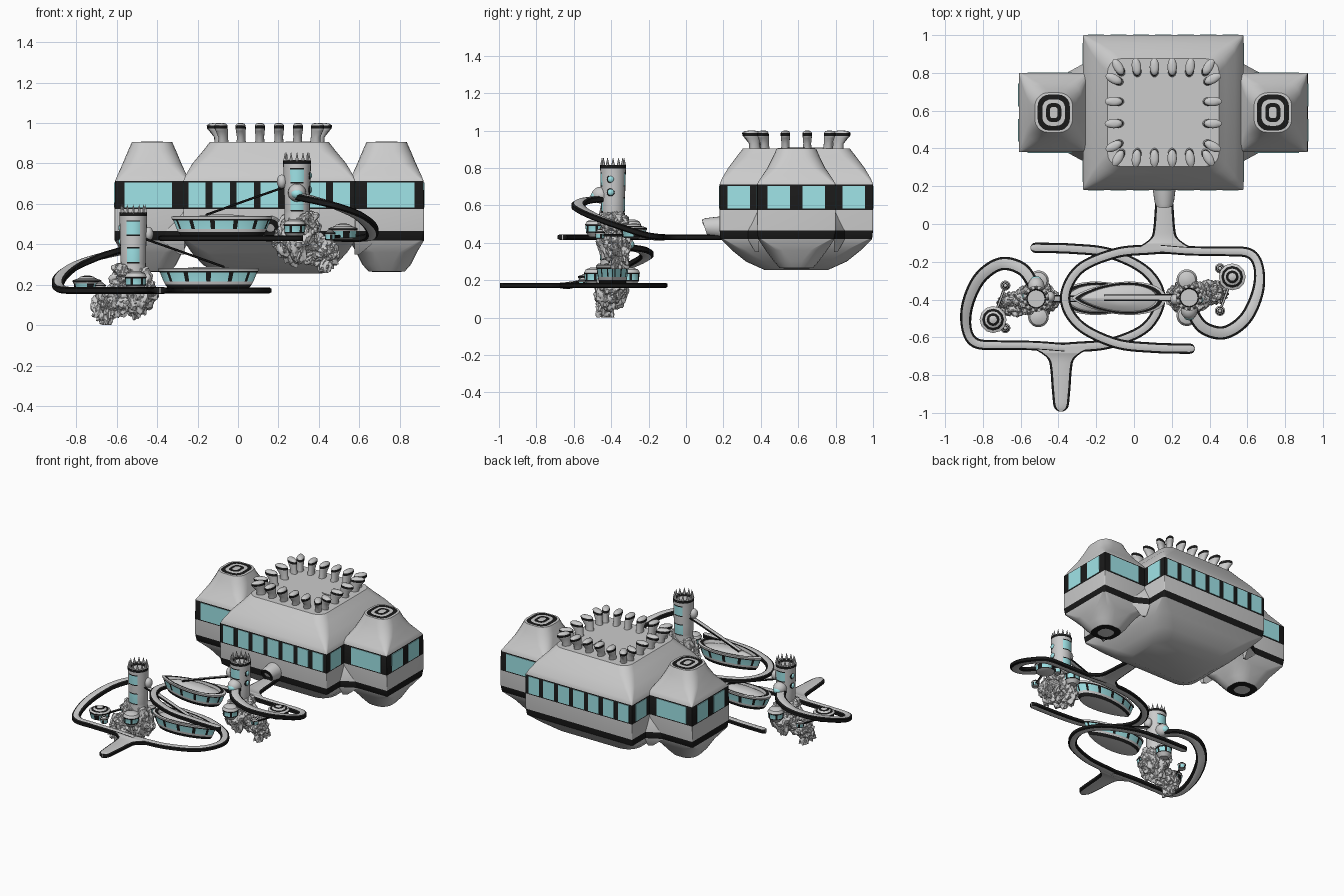
import bpy, bmesh, math
from math import sin, cos, pi, radians
from mathutils import Vector, Matrix, noise

if "Cube" in bpy.data.objects:
    bpy.data.objects.remove(bpy.data.objects["Cube"])

def mat(name, c):
    m = bpy.data.materials.new(name)
    m.diffuse_color = c
    m.use_nodes = True
    m.node_tree.nodes["Principled BSDF"].inputs["Base Color"].default_value = m.diffuse_color
    return m
BLACK = mat("black_trim", (0.01, 0.01, 0.01, 1))
CYAN = mat("window_cyan", (0.35, 0.78, 0.81, 1))

def finish(name, bm, angle=35):
    bmesh.ops.recalc_face_normals(bm, faces=bm.faces)
    me = bpy.data.meshes.new(name)
    bm.to_mesh(me)
    bm.free()
    for m in (None, BLACK, CYAN):
        me.materials.append(m)
    for p in me.polygons:
        p.use_smooth = True
    me.set_sharp_from_angle(angle=radians(angle))
    ob = bpy.data.objects.new(name, me)
    bpy.context.collection.objects.link(ob)
    return ob

# skin a stack of rings; paint(band, segment) gives 0 grey, 1 black, 2 cyan
def skin(bm, rings, paint=lambda b, s: 0):
    vs = [[bm.verts.new(p) for p in r] for r in rings]
    n = len(vs[0])
    for b in range(len(vs) - 1):
        for s in range(n):
            t = (s + 1) % n
            f = bm.faces.new((vs[b][s], vs[b][t], vs[b + 1][t], vs[b + 1][s]))
            f.material_index = paint(b, s)
    bm.faces.new(vs[0][::-1])
    bm.faces.new(vs[-1])

def loft(name, rings, paint=lambda b, s: 0, angle=35):
    bm = bmesh.new()
    skin(bm, rings, paint)
    return finish(name, bm, angle)

def circ(x, y, z, r, n=24, ry=None):
    return [(x + r * cos(2 * pi * i / n), y + (ry or r) * sin(2 * pi * i / n), z) for i in range(n)]

def rrect(cx, cy, z, hx, hy, r, k=6):
    pts = []
    for q, (sx, sy) in enumerate(((1, 1), (-1, 1), (-1, -1), (1, -1))):
        for i in range(k):
            a = (q + i / (k - 1)) * pi / 2
            pts.append((cx + sx * (hx - r) + r * cos(a), cy + sy * (hy - r) + r * sin(a), z))
    return pts

# ---------------- main building ----------------
CX, CY = 0.155, 0.59
core = [(.255, .26, .17, .08), (.30, .33, .27, .10), (.36, .385, .345, .08), (.42, .425, .405, .02),
        (.465, .425, .41, .006), (.575, .425, .41, .005), (.713, .425, .41, .005), (.74, .415, .40, .02),
        (.80, .38, .365, .05), (.86, .33, .32, .07), (.905, .295, .285, .07)]
loft("main_core", [rrect(CX, CY, *p) for p in core], lambda b, s: int(b in (3, 5)))
wing = [(.262, .05, .05, .04), (.266, .09, .09, .07), (.30, .12, .12, .09), (.36, .15, .165, .09),
        (.42, .185, .205, .02), (.465, .185, .21, .006), (.575, .185, .21, .005), (.713, .183, .21, .005),
        (.74, .172, .195, .03), (.80, .145, .155, .07), (.86, .120, .125, .08), (.905, .10, .105, .07),
        (.906, .085, .095, .06), (.907, .06, .07, .045), (.908, .04, .05, .03), (.909, .02, .03, .015)]
for side, tag in ((-1, "left"), (1, "right")):
    loft(tag + "_wing", [rrect(CX + side * .58, CY, *p) for p in wing],
         lambda b, s: int(b in (0, 4, 6, 12, 14)))
    # sloped skirts filling the inner corners
    for sy in (-1, 1):
        tri = lambda z, k: [(CX + side * x, CY + sy * y, z) for x, y in
                            ((.42, .2), (.42, .21 + .05 * k), (.425 + .105 * k, .2))]
        loft(tag + "_corner_skirt", [tri(.35, .2), tri(.42, 1), tri(.465, 1), tri(.57, .05)],
             lambda b, s: int(b == 1))

# window panes
bm = bmesh.new()
def pane(x, y, sx, sy):
    g = bmesh.ops.create_cube(bm, size=1, matrix=Matrix.Translation((CX + x, CY + y, .644))
                              @ Matrix.Diagonal((sx, sy, .122, 1)))
    for v in g["verts"]:
        for f in v.link_faces:
            f.material_index = 2
for s in (-1, 1):
    for i in range(7):
        pane((i - 3) * .119, s * .41, .085, .006)
    for t in (-1, 1):
        pane(s * .425, t * .308, .006, .12)
        pane(s * .765, t * .093, .006, .12)
        pane(s * .60, t * .21, .235, .006)
finish("main_windows", bm)

# crown of flared chimneys round the roof
bm = bmesh.new()
def chimney(x, y, dx, dy):
    d = Vector((dx, dy, 0)).normalized()
    e = Vector((-d.y, d.x, 0))
    rings = []
    for z, out, a, b in ((.87, -.02, .035, .026), (.93, -.012, .03, .021), (.96, .0, .042, .024), (.972, .006, .047, .025),
                         (.988, .008, .047, .025), (.997, .006, .036, .018), (1.0, .004, .016, .008)):
        c = Vector((CX + x, CY + y, z)) + d * out
        rings.append([c + d * a * cos(2 * pi * i / 16) + e * b * sin(2 * pi * i / 16) for i in range(16)])
    skin(bm, rings, lambda b, s: int(b == 3))
for s in (-1, 1):
    for i in range(6):
        t = (i - 2.5) / 2.5
        chimney(t * .235, s * .235, .6 * t ** 3, s)
    for i in range(4):
        t = (i - 1.5) / 1.5
        chimney(s * .255, t * .175, s, .5 * t ** 3)
finish("roof_chimneys", bm, 50)
loft("roof_hatch", [rrect(.31, .68, .90, .075, .08, .03), rrect(.31, .68, .909, .075, .08, .03)])
loft("entrance_hood", [[(.16 + r * cos(a), y - .015 * sin(a) * (y < .15), .48 + r * sin(a)) for a in
     [2 * pi * i / 24 for i in range(24)]] for y, r in ((.105, .02), (.10, .045), (.12, .052), (.22, .065))],
     lambda b, s: int(b == 0))

# ---------------- one station, later turned and copied ----------------
parts = []
def add(ob):
    parts.append(ob)
    return ob

# walkway along a smooth path of (x, y, z, width) with dark edges and round tip
def walkway(name, pts, t=.014, e=.012, tip=True):
    P = [Vector(p) for p in [pts[0]] + pts + [pts[-1]]]
    path = []
    for i in range(1, len(P) - 2):
        a, b, c, d = P[i - 1:i + 3]
        for k in range(8):
            u = k / 8
            path.append(.5 * (2 * b + (c - a) * u + (2 * a - 5 * b + 4 * c - d) * u * u + (3 * b - a - 3 * c + d) * u ** 3))
    path.append(P[-1])
    if tip:
        end, dr = path[-1], (path[-1] - path[-2]).xyz.normalized()
        for a in (.5, .9, 1.25, 1.5):
            q = end.xyz + dr * end.w / 2 * sin(a)
            path.append(Vector((*q, end.w * cos(a))))
    rings = []
    for i, p in enumerate(path):
        d = path[min(i + 1, len(path) - 1)] - path[max(i - 1, 0)]
        n = Vector((-d.y, d.x, 0)).normalized()
        h = p.w / 2
        g = h - min(e, h * .4)
        rings.append([p.xyz + n * o + Vector((0, 0, z)) for o, z in
                      ((-g, -t), (g, -t), (h, -t * .6), (h, t * .6), (g, t), (-g, t), (-h, t * .6), (-h, -t * .6))])
    return add(loft(name, rings, lambda b, s: int(s not in (0, 4)), 40))

Z = .43
walkway("entry_walkway", [(.16, -.135, Z, .34), (.16, -.105, Z, .22), (.16, -.07, Z, .14), (.16, -.02, Z, .115),
                          (.16, .08, Z, .10), (.16, .165, Z, .085)])
walkway("loop_walkway", [(.18, -.13, Z, .055), (.08, -.135, Z, .055), (-.10, -.155, Z, .055), (-.29, -.24, Z, .055),
                         (-.365, -.393, Z, .055), (-.29, -.535, Z, .055), (-.10, -.63, Z, .055), (.1, -.655, Z, .055),
                         (.295, -.66, Z, .055)])
walkway("spiral_ramp", [(.14, -.13, Z, .05), (.30, -.142, Z, .05), (.48, -.145, Z, .05), (.61, -.155, Z, .055),
                        (.66, -.23, .445, .055), (.655, -.36, .49, .065), (.59, -.50, .545, .07), (.48, -.575, .59, .07),
                        (.37, -.55, .62, .07), (.31, -.47, .633, .065), (.29, -.41, .635, .06)], .017, tip=False)
walkway("sloping_strut", [(-.16, -.39, .545, .035), (.05, -.39, .62, .035), (.25, -.39, .69, .04)], .006, tip=False)

# boat-shaped hall with a slanted window row
def lens(k, z, n=64):
    return [(-.08 + .25 * k * cos(a), -.393 + .105 * k * sin(a) * abs(cos(a / 2)) ** .6, z)
            for a in [2 * pi * (i + .5) / n for i in range(n)]]
hall = [(.5, .435), (.8, .44), (.86, .46), (.89, .475), (.96, .518), (.99, .526), (1.0, .537), (.93, .541),
        (.84, .540), (.80, .52), (.5, .54), (.2, .547)]
add(loft("boat_hall", [lens(*p) for p in hall],
         lambda b, s: 1 if b in (1, 4, 7) else (1 if s % 5 == 0 else 2) if b == 3 else 0))

# tower with framed panes front and back, ring and spikes
TX, TY = .292, -.39
tow = [(.42, .07), (.55, .062), (.563, .062), (.57, .063), (.637, .064), (.644, .064), (.70, .066), (.707, .066),
       (.77, .068), (.777, .068), (.797, .069), (.815, .069), (.816, .052), (.80, .046)]
def tower_paint(b, s):
    if b in (10, 12):
        return 1
    if s in (4, 5, 6, 7, 16, 17, 18, 19):
        return 2 if b in (3, 7) else 1 if b in (2, 4, 6, 8) else 0
    return 0
add(loft("tower", [circ(TX, TY, z, r) for z, r in tow], tower_paint))
bm = bmesh.new()
for i in range(12):
    a = 2 * pi * i / 12
    bmesh.ops.create_cone(bm, cap_ends=True, segments=6, radius1=.011, radius2=.001, depth=.045,
        matrix=Matrix.Translation((TX + .059 * cos(a), TY + .059 * sin(a), .832)))
add(finish("tower_spikes", bm))

def blob(name, c, s, color=0):
    bm = bmesh.new()
    bmesh.ops.create_uvsphere(bm, u_segments=16, v_segments=10, radius=1,
                              matrix=Matrix.Translation(c) @ Matrix.Diagonal((*s, 1)))
    for f in bm.faces:
        f.material_index = color
    add(finish(name, bm))
for z in (.67, .74):
    blob("round_window_frame", (TX + .06, TY - .012, z), (.01, .022, .022), 1)
    blob("round_window", (TX + .064, TY - .012, z), (.01, .017, .017), 2)
blob("ramp_hood", (TX, TY - .065, .655), (.045, .05, .045))
blob("ramp_door", (TX, TY - .095, .65), (.03, .025, .025), 2)
blob("tower_ear", (TX - .075, TY - .01, .71), (.025, .03, .035))

# round pods: side pods, landing pod and small hanging pods
def pod(name, x, y, z, r, h, n):
    prof = [(0, .7), (.08, .9), (.12, .92), (.5, .98), (.58, 1.05), (.68, 1.05), (.75, .85), (.8, .65), (.9, .5), (.95, .3), (1, .12)]
    add(loft(name, [circ(x, y, z + h * k, r * q, n) for k, q in prof],
             lambda b, s: 2 if b == 2 and s % 3 else 1 if b in (1, 2, 4, 6, 8) else 0, 30))
for dy in (-.095, .095):
    add(loft("side_pod", [circ(.28, TY + dy, z, r) for z, r in
             ((.43, .03), (.455, .05), (.46, .05), (.49, .052), (.497, .055), (.515, .045), (.525, .02))],
             lambda b, s: 2 if b == 2 and s % 4 else int(b in (1, 2, 3))))
pod("landing_pod", .52, -.28, .425, .068, .08, 12)
for x, y in ((.455, -.235), (.455, -.46)):
    pod("hanging_pod", x, y, .42, .026, .055, 12)
    walkway("pod_arm", [(.52, -.28, .44, .014), (x, y, .44, .014)], .006, .003, False)

# craggy rock under the tower
bm = bmesh.new()
for x, y, z, sx, sy, sz, rough in ((.28, -.39, .43, .085, .08, .13, .3), (.33, -.39, .50, .07, .075, .07, .35),
        (.24, -.39, .42, .065, .07, .07, .35), (.38, -.37, .38, .075, .06, .075, .4), (.43, -.36, .35, .055, .05, .08, .6)):
    for v in bmesh.ops.create_icosphere(bm, subdivisions=5, radius=1)["verts"]:
        p = v.co.copy()
        q = p * 1.6 + Vector((x * 40, z * 30, 0))
        k = 1 + rough * (noise.noise(q) + .6 * noise.noise(q * 2.5) + .3 * noise.noise(q * 6))
        v.co = Vector((x + p.x * sx * k, y + p.y * sy * k, max(.259, z + p.z * sz * k)))
add(finish("rock_base", bm, 30))

# lower station: the same parts turned half a circle and dropped
M = (Matrix.Translation((-.113, -.393, -.258)) @ Matrix.Rotation(pi, 4, 'Z') @ Matrix.Translation((.113, .393, 0)))
for ob in parts:
    low = bpy.data.objects.new("lower_" + ob.name, ob.data)
    low.matrix_world = M
    bpy.context.collection.objects.link(low)
    ob.name = "upper_" + ob.name
